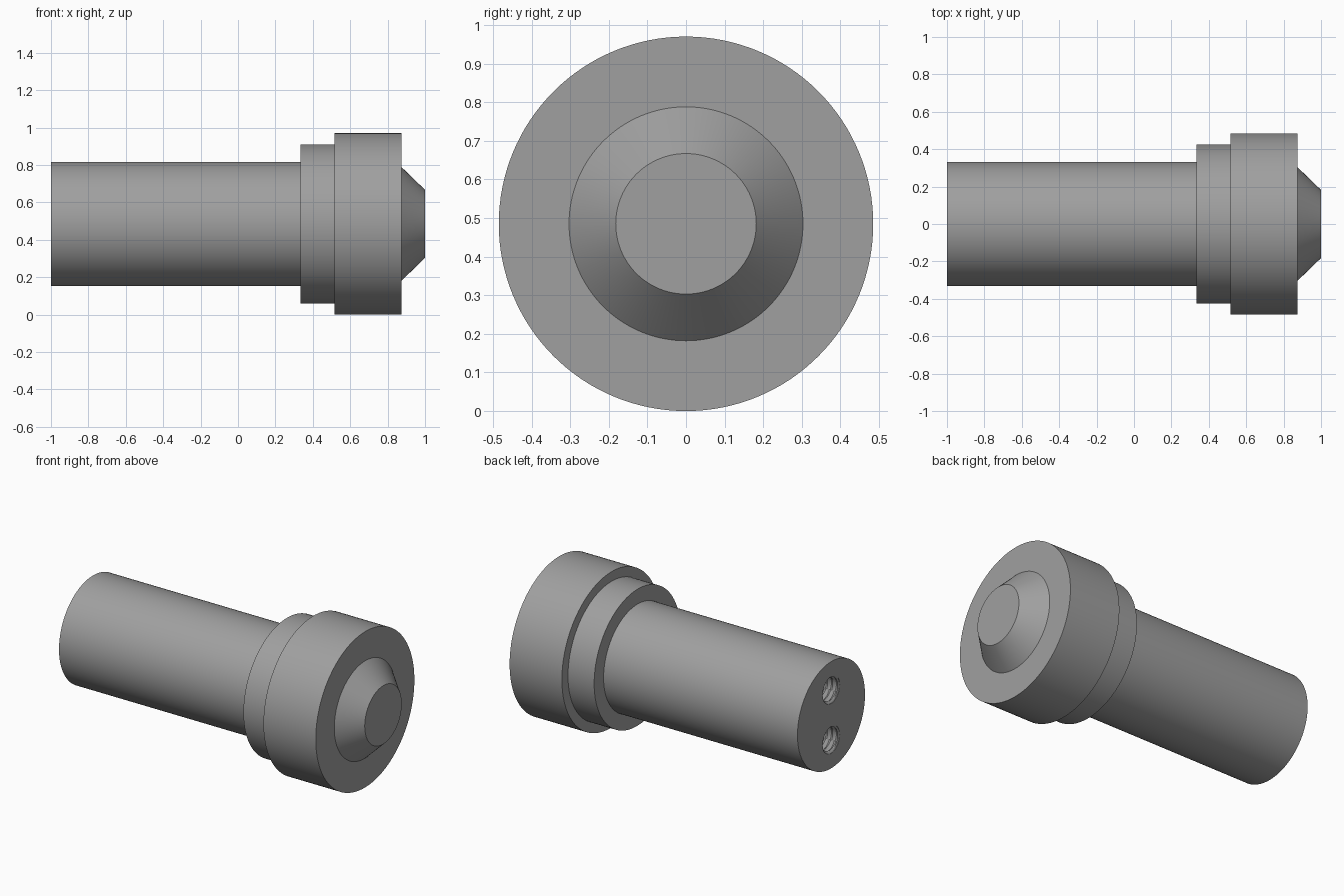
import bpy, bmesh, math

if "Cube" in bpy.data.objects:
    bpy.data.objects.remove(bpy.data.objects["Cube"])

AXIS_Z = 0.485          # height of the turning axis
SEGMENTS = 128

steel = bpy.data.materials.new("grey steel")
steel.diffuse_color = (0.35, 0.35, 0.35, 1)
steel.use_nodes = True
steel.node_tree.nodes["Principled BSDF"].inputs["Base Color"].default_value = steel.diffuse_color


def turned(name, profile, cap_start=False, cap_end=False, segments=SEGMENTS, z=AXIS_Z):
    """Turn (x, radius) points about the x axis; a radius may depend on the angle."""
    bm = bmesh.new()
    rings = []
    for x, r in profile:
        ring = []
        for j in range(segments):
            a = 2 * math.pi * j / segments
            rad = r(a) if callable(r) else r
            ring.append(bm.verts.new((x, rad * math.cos(a), z + rad * math.sin(a))))
        rings.append(ring)
    for p, q in zip(rings, rings[1:]):
        for j in range(segments):
            k = (j + 1) % segments
            bm.faces.new((p[j], p[k], q[k], q[j]))
    if cap_start:
        bm.faces.new(rings[0][::-1])
    if cap_end:
        bm.faces.new(rings[-1])
    mesh = bpy.data.meshes.new(name)
    bm.to_mesh(mesh)
    bm.free()
    mesh.materials.append(steel)
    obj = bpy.data.objects.new(name, mesh)
    bpy.context.collection.objects.link(obj)
    return obj


def thread_radius(x, pitch=0.034, minor=0.069, major=0.084):
    """Triangular helical groove."""
    def radius(a):
        t = (x / pitch - a / (2 * math.pi)) % 1.0
        return minor + (major - minor) * abs(2 * t - 1)
    return radius


# Stepped body, each part open where it meets its neighbour
shaft = turned("shaft", [(-1, 0.332), (0.335, 0.332)], True, True)
collar = turned("collar", [(0.335, 0.332), (0.335, 0.425), (0.515, 0.425)])
head = turned("head", [(0.515, 0.425), (0.515, 0.485), (0.875, 0.485), (0.875, 0.303)])
tip = turned("tapered_tip", [(0.875, 0.303), (1, 0.182)], cap_end=True)

# Two threaded holes in the end of the shaft
step, depth = 0.034 / 6, 0.4
rows = [(-1.02, 0.084), (-0.998, 0.084)]
rows += [(-0.994 + i * step, thread_radius(i * step)) for i in range(int(depth / step))]
rows += [(-0.994 + depth, 0.069), (-0.96 + depth, 0.004)]
cutters = []
for side in (-1, 1):
    cutter = turned("hole_cutter", rows, True, True, 48, AXIS_Z + side * 0.155)
    cutter.hide_render = True
    mod = shaft.modifiers.new("hole", 'BOOLEAN')
    mod.operation = 'DIFFERENCE'
    mod.solver = 'EXACT'
    mod.object = cutter
    cutters.append(cutter)

bpy.context.view_layer.update()
evaluated = shaft.evaluated_get(bpy.context.evaluated_depsgraph_get())
drilled = bpy.data.meshes.new_from_object(evaluated)
shaft.modifiers.clear()
shaft.data = drilled
for cutter in cutters:
    bpy.data.objects.remove(cutter)

# Remove the hidden disc between shaft and collar
bm = bmesh.new()
bm.from_mesh(drilled)
hidden = [f for f in bm.faces if f.normal.x > 0.99 and f.calc_center_median().x > 0.33]
bmesh.ops.delete(bm, geom=hidden, context='FACES_ONLY')
bm.to_mesh(drilled)
bm.free()

# Smooth round walls with crisp edges
for obj in (shaft, collar, head, tip):
    bpy.ops.object.select_all(action='DESELECT')
    obj.select_set(True)
    bpy.context.view_layer.objects.active = obj
    bpy.ops.object.shade_smooth_by_angle(angle=math.radians(25))
